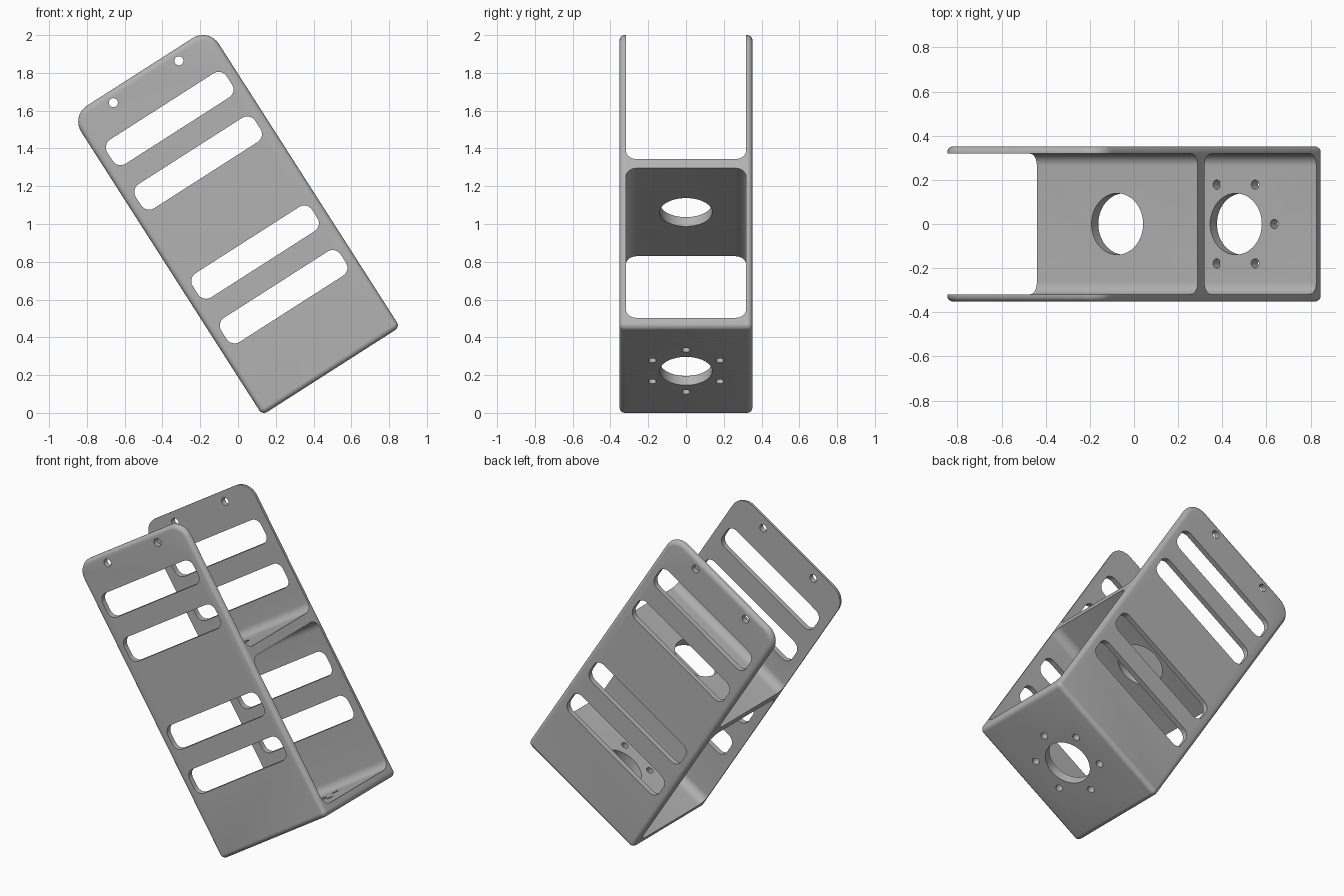
import bpy, bmesh, math
from mathutils import Matrix, Vector

cube = bpy.data.objects.get("Cube")
if cube:
    bpy.data.objects.remove(cube, do_unlink=True)

# Bracket dimensions, before it is tilted
WIDTH, LENGTH, DEPTH = 0.865, 1.88, 0.703
SIDE, PLATE, FILLET = 0.033, 0.058, 0.027
SHELF = 1.027          # height of the middle plate's centre
PITCH = 0.28           # spacing of the side slots
TILT = math.radians(32.6)


def rounded_rect(a0, a1, b0, b1, r_low, r_high, steps=8):
    """Rounded rectangle with one radius for the low and one for the high corners."""
    pts = []
    for i, (a, b, r) in enumerate(((a1, b1, r_high), (a0, b1, r_high),
                                   (a0, b0, r_low), (a1, b0, r_low))):
        ca = a - r if a == a1 else a + r
        cb = b - r if b == b1 else b + r
        for k in range(steps + 1):
            t = math.pi / 2 * (i + k / steps)
            pts.append((ca + r * math.cos(t), cb + r * math.sin(t)))
    return pts


def circle(a, b, r, n=32):
    return [(a + r * math.cos(2 * math.pi * k / n), b + r * math.sin(2 * math.pi * k / n))
            for k in range(n)]


def loft(name, rings):
    """Solid through a list of equal rings, capped at both ends."""
    bm = bmesh.new()
    loops = [[bm.verts.new(p) for p in ring] for ring in rings]
    n = len(loops[0])
    for low, high in zip(loops, loops[1:]):
        for i in range(n):
            j = (i + 1) % n
            bm.faces.new((low[i], low[j], high[j], high[i]))
    bm.faces.new(loops[0])
    bm.faces.new(loops[-1])
    bmesh.ops.recalc_face_normals(bm, faces=bm.faces)
    mesh = bpy.data.meshes.new(name)
    bm.to_mesh(mesh)
    bm.free()
    obj = bpy.data.objects.new(name, mesh)
    bpy.context.collection.objects.link(obj)
    return obj


def prism(name, pts, place, start, end):
    return loft(name, [[place(a, b, c) for a, b in pts] for c in (start, end)])


def along_x(a, b, c): return (c, a, b)
def along_y(a, b, c): return (a, c, b)
def along_z(a, b, c): return (a, b, c)


# Outer block with filleted outer edges
rings = []
for side in (-1, 1):
    for k in range(6):
        t = math.pi / 2 * (k if side < 0 else 5 - k) / 5
        d = FILLET * (1 - math.sin(t))
        y = side * (DEPTH / 2 - FILLET * (1 - math.cos(t)))
        pts = rounded_rect(-WIDTH / 2 + d, WIDTH / 2 - d, d, LENGTH - d, 0.03 - d, 0.1 - d)
        rings.append([(a, y, b) for a, b in pts])
bracket = loft("motor_bracket", rings)

# Pockets that leave the side walls, the base plate and the middle plate
inner = DEPTH / 2 - SIDE
cutters = [
    prism("lower_pocket", rounded_rect(-inner, inner, PLATE, SHELF - PLATE / 2, 0.055, 0.055),
          along_x, -1, 1),
    prism("upper_pocket", rounded_rect(-inner, inner, SHELF + PLATE / 2, LENGTH + 0.5, 0.055, 0.055),
          along_x, -1, 1),
]

# Slots and fixing holes through both side walls
for i in (-2, -1, 1, 2):
    z = SHELF + PITCH * i
    cutters.append(prism("side_slot", rounded_rect(-0.375, 0.375, z - 0.076, z + 0.076, 0.05, 0.05),
                         along_y, -1, 1))
for x in (-0.206, 0.206):
    cutters.append(prism("side_hole", circle(x, LENGTH - 0.062, 0.024), along_y, -1, 1))

# Round openings in both plates, with a ring of six screw holes in the base
cutters.append(prism("plate_opening", circle(0, 0, 0.139, 64), along_z, -0.5, 1.4))
for k in range(6):
    t = math.pi / 3 * k
    cutters.append(prism("screw_hole", circle(0.206 * math.cos(t), 0.206 * math.sin(t), 0.021, 24),
                         along_z, -0.1, 0.2))

bpy.ops.object.select_all(action='DESELECT')
bpy.context.view_layer.objects.active = bracket
bracket.select_set(True)
for cutter in cutters:
    cutter.hide_render = True
    mod = bracket.modifiers.new("cut", 'BOOLEAN')
    mod.operation = 'DIFFERENCE'
    mod.solver = 'EXACT'
    mod.object = cutter
    bpy.ops.object.modifier_apply(modifier=mod.name)
    bpy.data.objects.remove(cutter, do_unlink=True)

# Tilt the bracket so that it rests on its lower edge
turn = Matrix.Rotation(-TILT, 4, 'Y')
bracket.data.transform(turn)
xs = [v.co.x for v in bracket.data.vertices]
lowest = min(v.co.z for v in bracket.data.vertices)
bracket.data.transform(Matrix.Translation(Vector((-(min(xs) + max(xs)) / 2, 0, -lowest))))

# Plain grey finish
grey = bpy.data.materials.new("light_grey")
grey.use_nodes = True
colour = (0.45, 0.45, 0.45, 1)
grey.diffuse_color = colour
grey.node_tree.nodes["Principled BSDF"].inputs["Base Color"].default_value = colour
bracket.data.materials.clear()
bracket.data.materials.append(grey)
bpy.ops.object.shade_smooth_by_angle(angle=math.radians(30))
